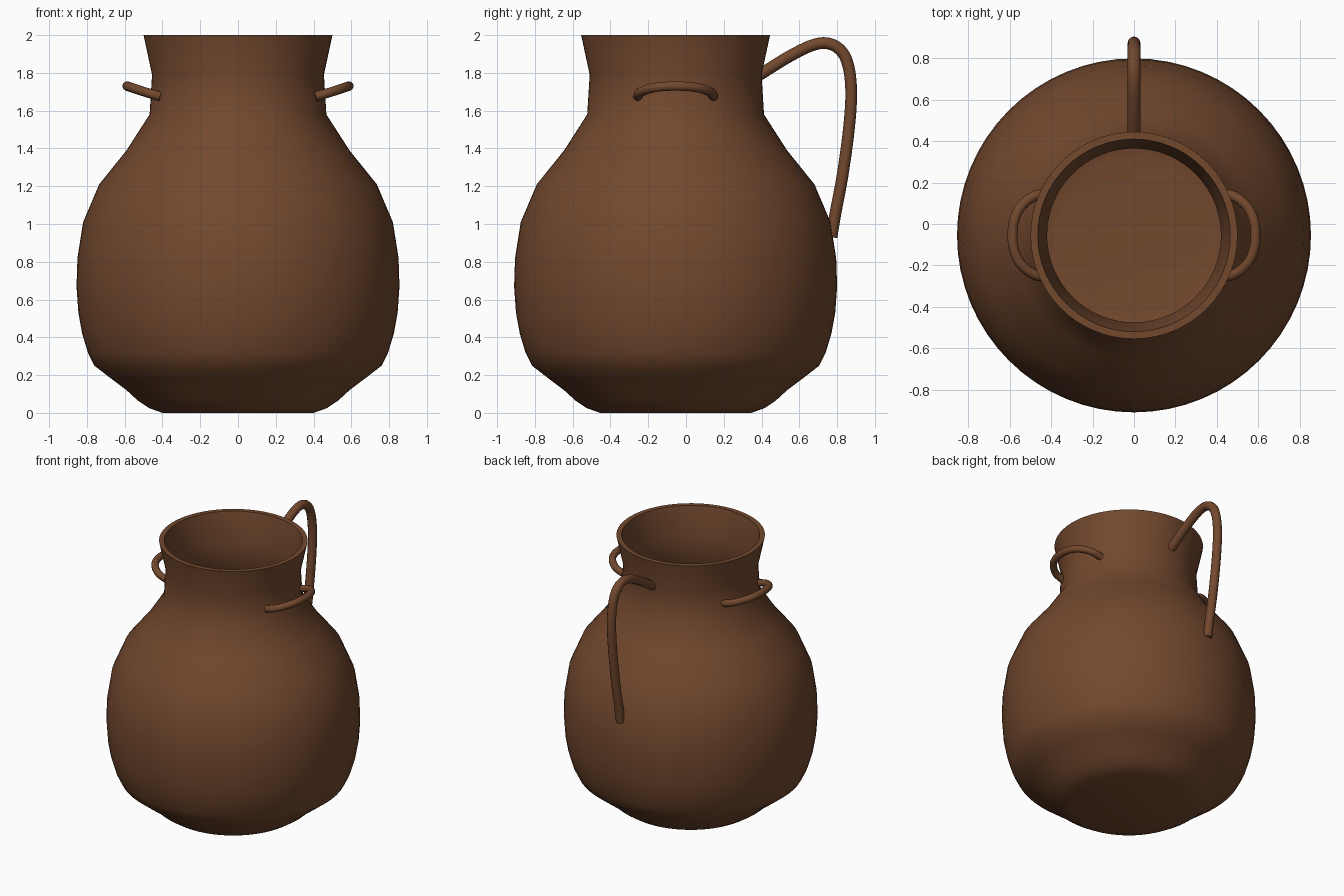
import bpy, bmesh, math
from mathutils import Vector

if "Cube" in bpy.data.objects:
    bpy.data.objects.remove(bpy.data.objects["Cube"])

CY = -0.055          # body axis in y
WALL = 0.035

clay = bpy.data.materials.new("brown_clay")
clay.diffuse_color = (0.17, 0.065, 0.027, 1)
clay.use_nodes = True
clay.node_tree.nodes["Principled BSDF"].inputs["Base Color"].default_value = clay.diffuse_color

# Pot body: outer profile (radius, height), then the same profile inset for the inside
outer = [(0.40, 0.0), (0.47, 0.025), (0.53, 0.065), (0.59, 0.12), (0.67, 0.18),
         (0.76, 0.25), (0.795, 0.32), (0.825, 0.42), (0.845, 0.53), (0.855, 0.67),
         (0.85, 0.82), (0.82, 1.01), (0.735, 1.21), (0.59, 1.39), (0.468, 1.58),
         (0.455, 1.79), (0.50, 2.0)]
inner = [(r - WALL, max(z, WALL + 0.3 * z)) for r, z in reversed(outer)]
profile = [(0, 0)] + outer + inner + [(0, WALL)]

bm = bmesh.new()
verts = [bm.verts.new((r, 0, z)) for r, z in profile]
edges = [bm.edges.new(p) for p in zip(verts, verts[1:])]
bmesh.ops.spin(bm, geom=verts + edges, cent=(0, 0, 0), axis=(0, 0, 1),
               angle=2 * math.pi, steps=64)
bmesh.ops.remove_doubles(bm, verts=bm.verts, dist=0.0005)
bmesh.ops.recalc_face_normals(bm, faces=bm.faces)
me = bpy.data.meshes.new("pot_body")
bm.to_mesh(me)
bm.free()
body = bpy.data.objects.new("pot_body", me)
body.location.y = CY
bpy.context.collection.objects.link(body)
me.materials.append(clay)
bpy.context.view_layer.objects.active = body
body.select_set(True)
bpy.ops.object.shade_smooth_by_angle(angle=math.radians(50))


def tube(name, points, radius):
    """Smooth capped tube through the points."""
    cu = bpy.data.curves.new(name, 'CURVE')
    cu.dimensions = '3D'
    cu.bevel_depth = radius
    cu.bevel_resolution = 4
    cu.use_fill_caps = True
    cu.resolution_u = 8
    sp = cu.splines.new('BEZIER')
    sp.bezier_points.add(len(points) - 1)
    n = len(points)
    pts = [Vector(p) for p in points]
    for i, bp in enumerate(sp.bezier_points):
        a, b = pts[max(i - 1, 0)], pts[min(i + 1, n - 1)]
        t = (b - a).normalized()
        bp.handle_left_type = bp.handle_right_type = 'FREE'
        bp.co = pts[i]
        bp.handle_left = pts[i] - t * (pts[i] - a).length / 3
        bp.handle_right = pts[i] + t * (b - pts[i]).length / 3
    cu.materials.append(clay)
    ob = bpy.data.objects.new(name, cu)
    bpy.context.collection.objects.link(ob)
    return ob


# Large rear handle
tube("rear_handle", [(0, y, z) for y, z in
     [(0.39, 1.79), (0.57, 1.90), (0.70, 1.955), (0.785, 1.945), (0.845, 1.88),
      (0.873, 1.74), (0.867, 1.55), (0.83, 1.265), (0.79, 1.05), (0.77, 0.93)]], 0.031)

# Small side lugs: half rings rising outward, mirrored left and right
half = [(0.41, 0.20, 1.675), (0.48, 0.19, 1.695), (0.545, 0.14, 1.716), (0.578, 0.075, 1.727)]
ring = half + [(0.587, 0, 1.73)] + [(x, -y, z) for x, y, z in reversed(half)]
for side, name in ((-1, "left_lug"), (1, "right_lug")):
    tube(name, [(side * x, CY + y, z) for x, y, z in ring], 0.025)
